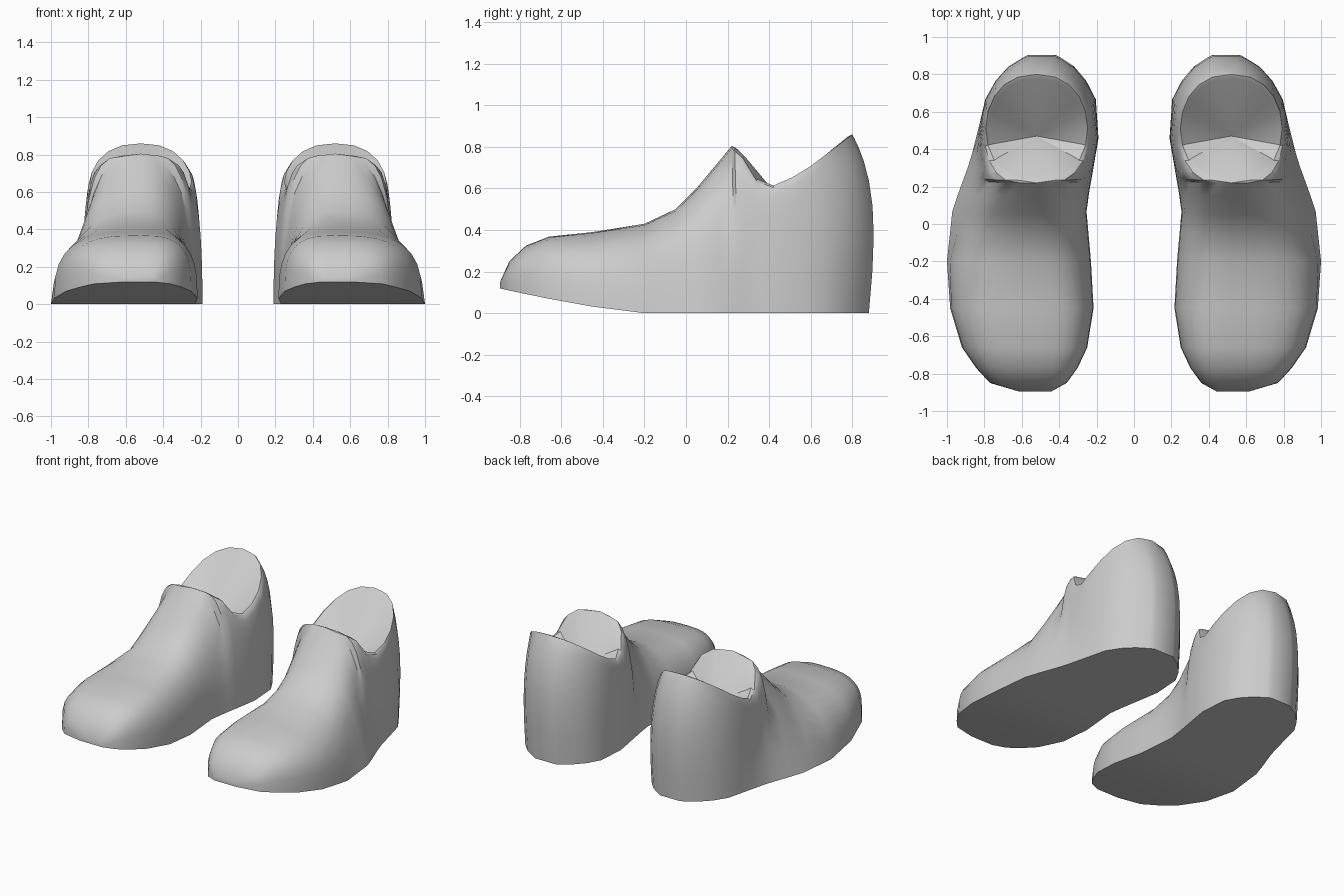
import bpy, bmesh
from math import sin, cos, pi

if "Cube" in bpy.data.objects:
    bpy.data.objects.remove(bpy.data.objects["Cube"])

# sole outline: y, inner x, outer x
SOLE = [(-.90, .45, .60), (-.85, .36, .77), (-.72, .265, .89), (-.6, .235, .95),
        (-.44, .215, .985), (-.2, .23, 1.0), (.08, .255, .97), (.34, .21, .875),
        (.46, .19, .845), (.68, .205, .79), (.8, .29, .70), (.88, .41, .57)]
# ridge line from toe to tongue, and collar height: y, z
RIDGE = [(-.895, .15), (-.85, .25), (-.77, .325), (-.66, .368), (-.45, .39),
         (-.2, .43), (-.05, .50), (.05, .60), (.15, .72)]
COLLAR = [(.22, .805), (.27, .765), (.33, .65), (.43, .61), (.57, .685), (.8, .86)]
COLS, STEPS = 8, 10
CX = .52


def interp(keys, y, k=1):
    for a, b in zip(keys, keys[1:]):
        if y <= b[0]:
            f = max(0, (y - a[0]) / (b[0] - a[0]))
            return a[k] + (b[k] - a[k]) * f
    return keys[-1][k]


def ramp(y, lo, hi):
    return max(0, min(1, (y - lo) / (hi - lo)))


def side_points(yb, yt, half, zt, side):
    # one wall strip from the sole edge up to the ridge or collar
    base = interp(SOLE, yb, side + 1)
    top = CX + half * (2 * side - 1)
    zb = .12 * (max(0, -.2 - yb) / .7) ** 1.3
    e = .65 + .22 * ramp(yb, -.55, -.05)
    lean = ramp(yb, .5, .8)
    # the outer flank is hollow below the ankle
    pinch = .055 * side * ramp(yb, -.25, .0) * (1 - ramp(yb, .28, .5))
    pts = []
    for j in range(COLS + 1):
        a = pi / 2 * j / COLS
        u = cos(a) ** e if j < COLS else 0
        v = sin(a) ** e
        pts.append((top + (base - top) * u - pinch * sin(pi * v),
                    yb + (yt - yb) * v ** (1 + 4 * lean) + .025 * lean * sin(pi * v),
                    zb + (zt - zb) * v))
    return pts


# closed forefoot stations, then stations around the oval collar
stations = [(y + .02 * ramp(y, -.2, .1), y, 0, z) for y, z in RIDGE]
for i in range(STEPS + 1):
    t = pi * i / STEPS
    yt = .51 - .29 * cos(t)
    half = .272 * abs(sin(t)) ** .85 if 0 < i < STEPS else 0
    stations.append((.56 - .32 * cos(t), yt, half, interp(COLLAR, yt)))

bm = bmesh.new()
grid = [[[bm.verts.new(p) for p in side_points(*s, k)] for k in (0, 1)] for s in stations]

# upper walls and sole
for a, b in zip(grid, grid[1:]):
    for k in (0, 1):
        for j in range(COLS):
            bm.faces.new((a[k][j], a[k][j + 1], b[k][j + 1], b[k][j]))
    bm.faces.new((a[0][0], b[0][0], b[1][0], a[1][0]))
# toe tip and heel back
for g in (grid[0], grid[-1]):
    for j in range(COLS):
        bm.faces.new((g[0][j], g[0][j + 1], g[1][j + 1], g[1][j]))

# collar lip and the funnel-shaped inside
ring = grid[len(RIDGE):]
rim = [g[0][-1] for g in ring] + [g[1][-1] for g in reversed(ring[1:-1])]
lip = [bm.verts.new((CX + (v.co.x - CX) * .94, .5 + (v.co.y - .5) * .93, v.co.z - .01))
       for v in rim]
apex = bm.verts.new((CX, .47, .53))
for i in range(len(rim)):
    n = (i + 1) % len(rim)
    bm.faces.new((rim[i], rim[n], lip[n], lip[i]))
    bm.faces.new((lip[i], lip[n], apex))

bmesh.ops.remove_doubles(bm, verts=bm.verts, dist=.0005)
bmesh.ops.recalc_face_normals(bm, faces=bm.faces)
mesh = bpy.data.meshes.new("shoe_pair")
bm.to_mesh(mesh)
bm.free()

# the other shoe is a mirror image
shoes = bpy.data.objects.new("shoe_pair", mesh)
bpy.context.collection.objects.link(shoes)
mirror = shoes.modifiers.new("mirror", 'MIRROR')
mirror.use_mirror_merge = False
bpy.context.view_layer.objects.active = shoes
shoes.select_set(True)
bpy.ops.object.shade_smooth_by_angle(angle=.6)
